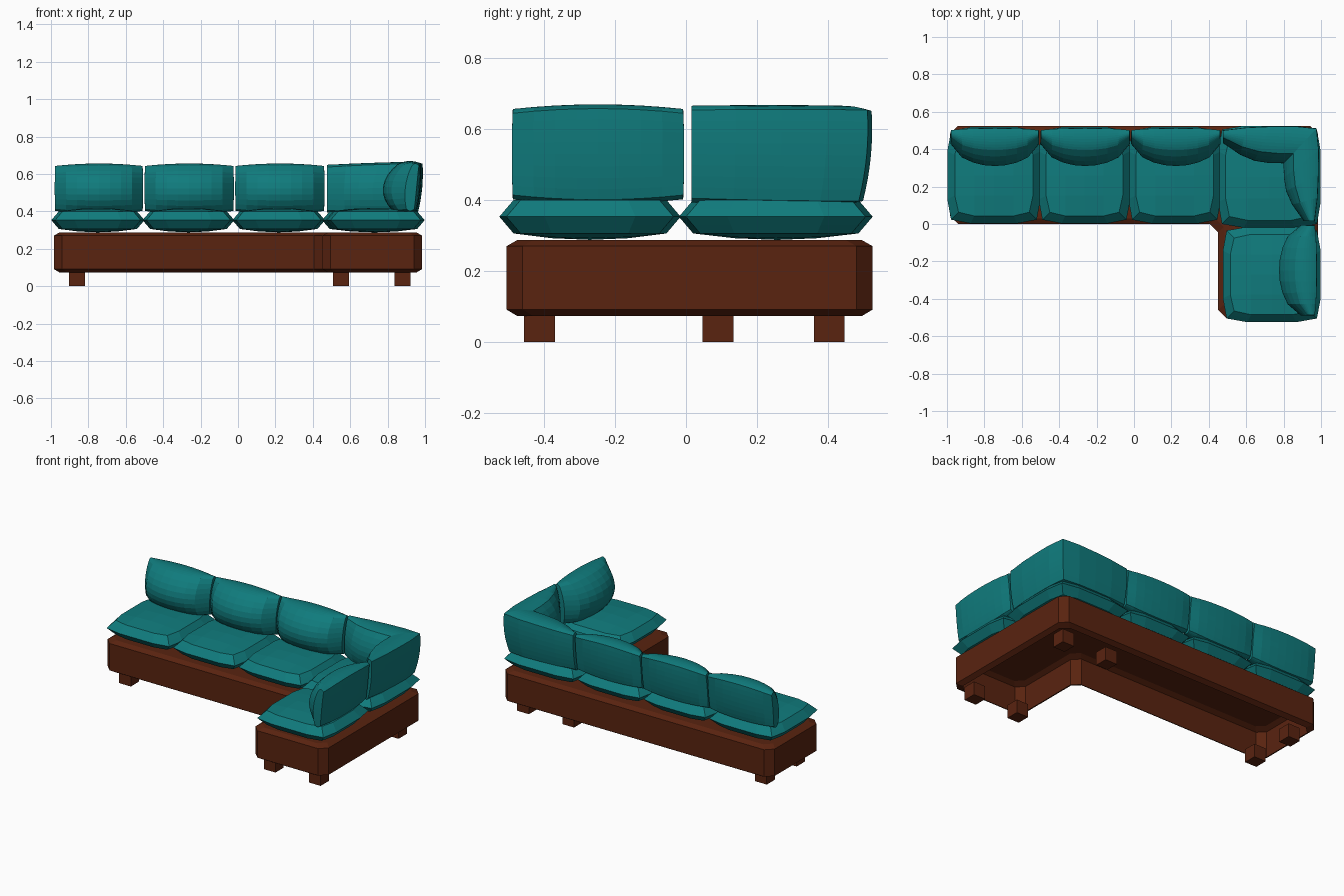
import bpy, bmesh

if "Cube" in bpy.data.objects:
    bpy.data.objects.remove(bpy.data.objects["Cube"])


def material(name, rgb):
    m = bpy.data.materials.new(name)
    m.diffuse_color = (*rgb, 1)
    m.use_nodes = True
    m.node_tree.nodes["Principled BSDF"].inputs["Base Color"].default_value = m.diffuse_color
    return m


TEAL = material("teal fabric", (0.005, 0.2, 0.205))
BROWN = material("brown wood", (0.1, 0.017, 0.005))


def finish(bm, name, mat):
    me = bpy.data.meshes.new(name)
    bmesh.ops.recalc_face_normals(bm, faces=bm.faces)
    bm.to_mesh(me)
    bm.free()
    me.materials.append(mat)
    ob = bpy.data.objects.new(name, me)
    bpy.context.collection.objects.link(ob)
    return ob


def lerp(a, b, t):
    return a + (b - a) * t


def mapped_block(name, cuts, fn, mat):
    """Gridded cube whose -1..1 coordinates are bent by fn(u, v, w)."""
    bm = bmesh.new()
    bmesh.ops.create_cube(bm, size=2)
    bmesh.ops.subdivide_edges(bm, edges=bm.edges[:], cuts=cuts, use_grid_fill=True)
    for v in bm.verts:
        v.co = fn(*v.co)
    return finish(bm, name, mat)


# L-shaped base: chamfered outline, open underneath
def outline(d, cut=0.045):
    l, r, b, f, s, e = -0.985 + d, 0.985 - d, 0.525 - d, d, 0.45 + d, -0.505 + d
    pts = [(l, f), (s, f), (s, e), (r, e), (r, b), (l, b)]
    out = []
    for i, (x, y) in enumerate(pts):
        for px, py in (pts[i - 1], pts[(i + 1) % 6]):
            n = abs(px - x) + abs(py - y)
            out.append((x + (px - x) / n * cut, y + (py - y) / n * cut))
    return out


bm = bmesh.new()
rings = [[bm.verts.new((x, y, z)) for x, y in outline(d)]
         for z, d in ((0.074, 0.03), (0.092, 0), (0.27, 0), (0.287, 0.03))]
for lo, hi in zip(rings, rings[1:]):
    for i in range(len(lo)):
        j = (i + 1) % len(lo)
        bm.faces.new((lo[i], lo[j], hi[j], hi[i]))
bm.faces.new(rings[-1])
base = finish(bm, "base", BROWN)

# Legs
for i, (x, y) in enumerate([(-0.86, 0.09), (-0.86, 0.403), (0.55, 0.403),
                            (0.88, 0.403), (0.55, -0.412), (0.88, -0.412)]):
    mapped_block(f"leg_{i + 1}", 0,
                 lambda u, v, w: (x + u * 0.043, y + v * 0.043, 0.044 + w * 0.044), BROWN)


# Seat cushions: wide waist, softly domed top and bottom
def seat(name, x0, x1, y0, y1):
    def fn(u, v, w):
        k = 0.04 * abs(w)
        corner = 0.02 if abs(u) > 0.99 and abs(v) > 0.99 else 0
        hx, hy = (x1 - x0) / 2 - k - corner, (y1 - y0) / 2 - k - corner
        dome = 0.047 + 0.018 * (1 - u * u) * (1 - v * v)
        return ((x0 + x1) / 2 + u * hx, (y0 + y1) / 2 + v * hy, 0.353 + w * dome)
    mapped_block(name, 3, fn, TEAL)


seat("seat_left", -0.998, -0.5, 0.003, 0.518)
seat("seat_middle", -0.51, -0.02, 0.003, 0.518)
seat("seat_right", -0.03, 0.465, 0.003, 0.518)
seat("seat_corner", 0.45, 0.998, -0.02, 0.525)
seat("seat_foot", 0.475, 0.998, -0.525, -0.015)


# Back cushions: pinched ends, bulging front, slight backward lean
def back(name, a0, a1, top, side=False):
    def fn(u, v, w):
        a = lerp(a0, a1, (u * (1 - 0.012 * w * w) + 1) / 2)
        swell = max(0, 1 - u * u) ** 0.6
        front = 0.43 + 0.02 * w * w - swell * (0.12 - 0.05 * w * w) + 0.015 * w
        rear = 0.49 + 0.012 * w + 0.02 * swell * (1 - 0.5 * w * w)
        d = lerp(front, rear, (v + 1) / 2)
        round_v = 0.012 * v * v * abs(w)
        z = lerp(0.408, top, (w + 1) / 2) + w * (0.013 * (1 - u * u) + 0.006 - round_v)
        return (d + 0.465, a, z) if side else (a, d, z)
    mapped_block(name, 7, fn, TEAL)


back("back_left", -0.98, -0.507, 0.637)
back("back_middle", -0.5, -0.022, 0.637)
back("back_right", -0.015, 0.463, 0.637)
back("back_foot", -0.49, -0.005, 0.65, side=True)


# Corner back cushion: same section bent into an L
def corner_fn(u, v, w):
    t = abs(u)
    lean = 0.012 * w - 0.01 * w * w
    pinch = 0.022 * t ** 4
    wall = 0.52 + lean - pinch - (0.012 if t < 0.01 else 0)
    face = 0.325 + 0.11 * t ** 3 + 0.04 * w * w * (1 - 0.6 * t ** 3) + 0.012 * w
    if u <= 0:
        outer = (lerp(wall + 0.465, 0.475, t), wall)
        inner = (lerp(face + 0.475, 0.475, t), face)
    else:
        outer = (wall + 0.465, lerp(wall, 0.015, t))
        inner = (face + 0.475, lerp(face, 0.015, t))
    k = (v + 1) / 2
    x, y = lerp(inner[0], outer[0], k), lerp(inner[1], outer[1], k)
    z = lerp(0.405, 0.645 + 0.008 * u, (w + 1) / 2) + w * (0.012 - 0.012 * v * v)
    return (x, y, z + 0.008 * w * (1 - u * u))


mapped_block("back_corner", 7, corner_fn, TEAL)
